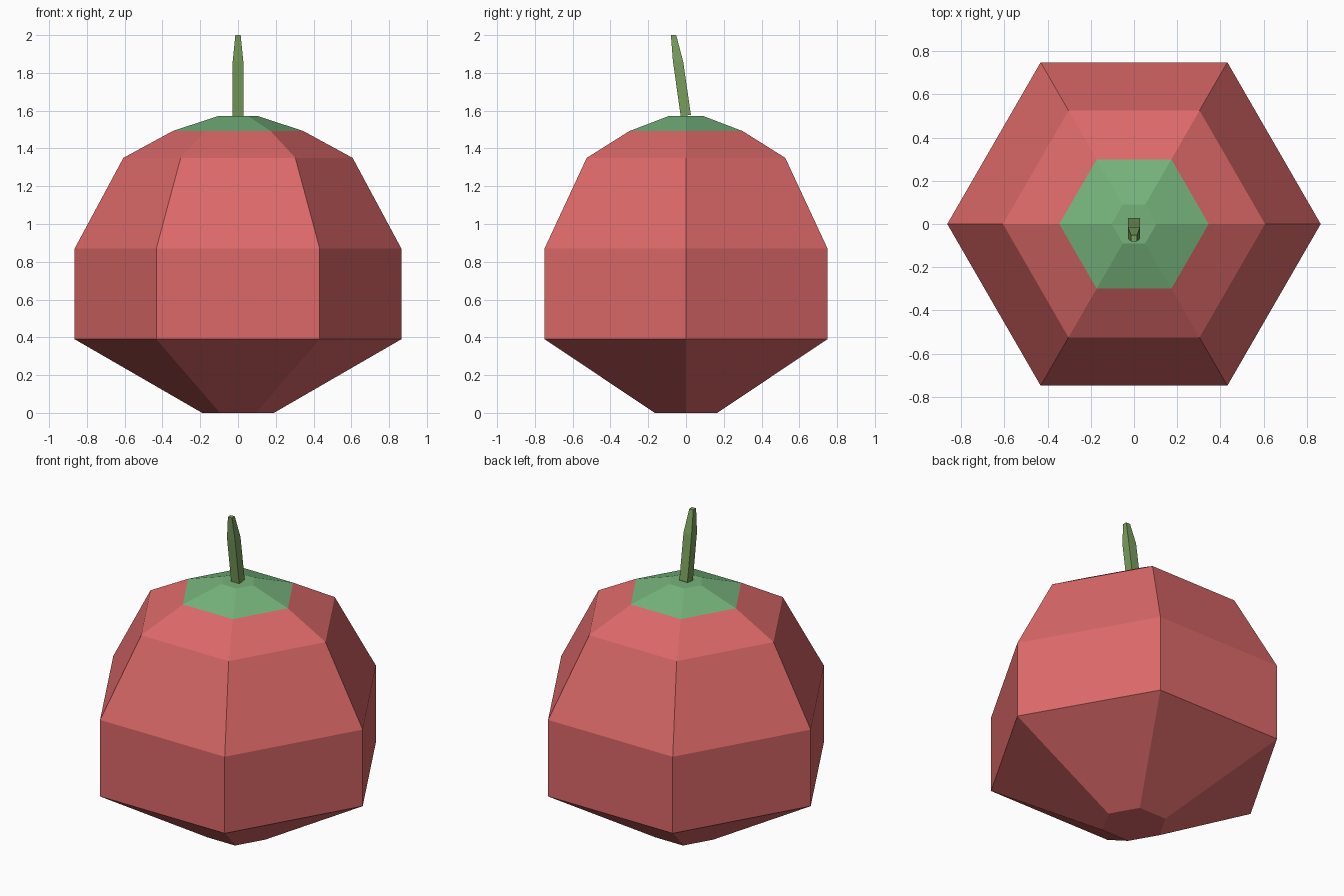
import bpy, bmesh
from math import cos, sin, pi

if "Cube" in bpy.data.objects:
    bpy.data.objects.remove(bpy.data.objects["Cube"])


def material(name, rgb):
    m = bpy.data.materials.new(name)
    m.diffuse_color = (*rgb, 1)
    m.use_nodes = True
    m.node_tree.nodes["Principled BSDF"].inputs["Base Color"].default_value = m.diffuse_color
    return m


def loft(name, rings, mat, cap_start=True, cap_end=True):
    """Skin a stack of equal-length point rings with flat quads."""
    bm = bmesh.new()
    loops = [[bm.verts.new(p) for p in ring] for ring in rings]
    n = len(loops[0])
    for a, b in zip(loops, loops[1:]):
        for i in range(n):
            j = (i + 1) % n
            bm.faces.new((a[i], a[j], b[j], b[i]))
    if cap_start:
        bm.faces.new(loops[0][::-1])
    if cap_end:
        bm.faces.new(loops[-1])
    bmesh.ops.recalc_face_normals(bm, faces=bm.faces[:]) if cap_start and cap_end else None
    mesh = bpy.data.meshes.new(name)
    bm.to_mesh(mesh)
    bm.free()
    mesh.materials.append(mat)
    obj = bpy.data.objects.new(name, mesh)
    bpy.context.collection.objects.link(obj)
    return obj


def hexagon(r, z):
    return [(r * cos(i * pi / 3), r * sin(i * pi / 3), z) for i in range(6)]


def rectangle(hx, y0, y1, z0, z1):
    return [(-hx, y0, z0), (hx, y0, z0), (hx, y1, z1), (-hx, y1, z1)]


red = material("red skin", (0.72, 0.14, 0.14))
green = material("green crown", (0.18, 0.45, 0.20))
stalk = material("stalk green", (0.19, 0.34, 0.11))

# Six-sided fruit body, open under the crown
body = [(0.19, 0), (0.865, 0.39), (0.865, 0.87), (0.607, 1.35), (0.346, 1.492)]
loft("fruit_body", [hexagon(r, z) for r, z in body], red, cap_end=False)

# Green crown
loft("crown", [hexagon(0.346, 1.492), hexagon(0.104, 1.572)], green, cap_start=False)

# Bent, tapering stem leaning towards the front
loft("stem", [rectangle(0.028, -0.028, 0.026, 1.57, 1.578),
              rectangle(0.028, -0.069, -0.015, 1.86, 1.86),
              rectangle(0.014, -0.08, -0.052, 2.0, 2.0)], stalk)
